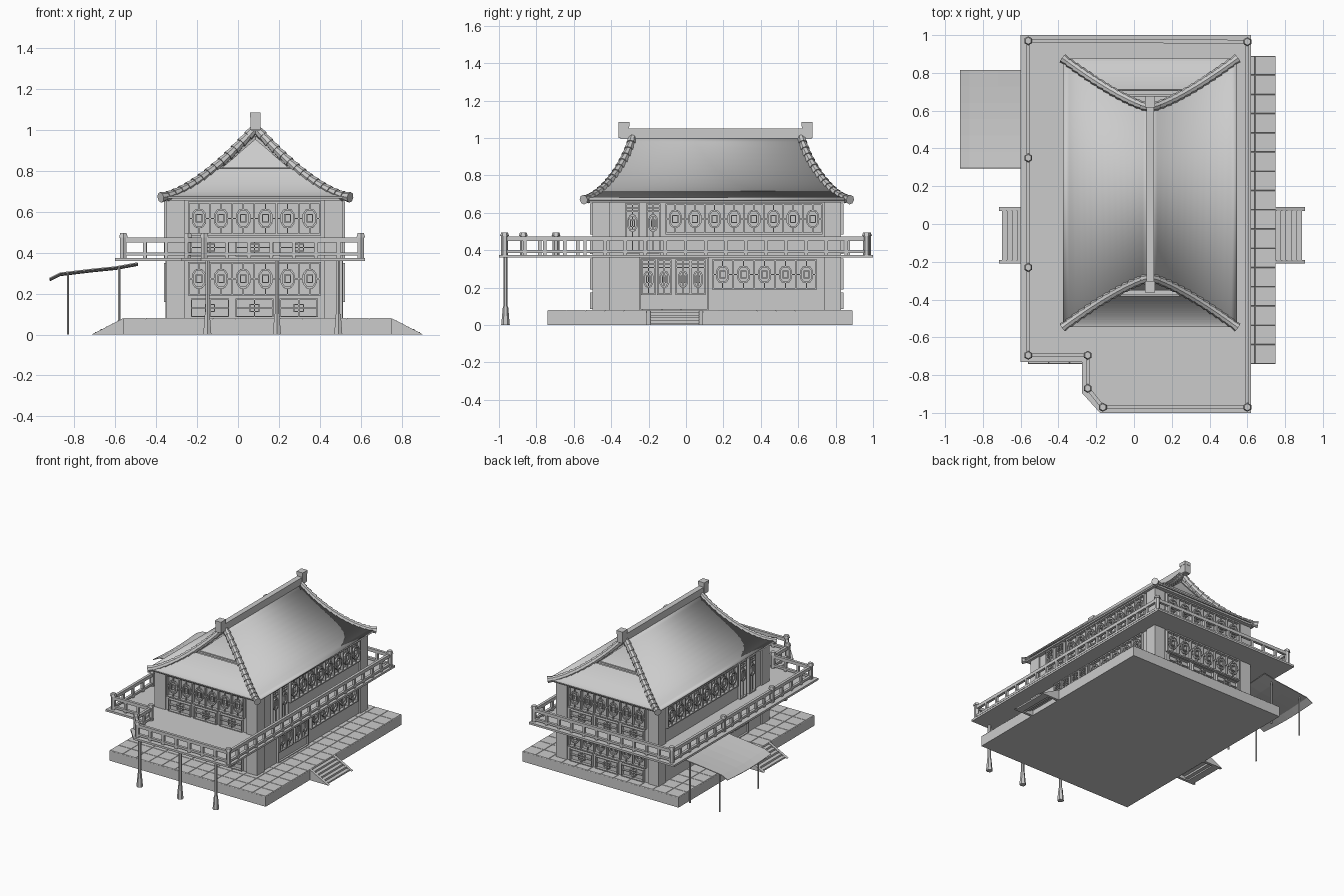
import bpy, bmesh, math
from mathutils import Matrix, Vector

if "Cube" in bpy.data.objects:
    bpy.data.objects.remove(bpy.data.objects["Cube"])

grey = bpy.data.materials.new("plain_grey")
grey.use_nodes = True
grey.diffuse_color = (0.6, 0.6, 0.6, 1)
grey.node_tree.nodes["Principled BSDF"].inputs["Base Color"].default_value = grey.diffuse_color


def finish(name, bm, thickness=0):
    bmesh.ops.recalc_face_normals(bm, faces=bm.faces)
    mesh = bpy.data.meshes.new(name)
    bm.to_mesh(mesh)
    bm.free()
    mesh.materials.append(grey)
    ob = bpy.data.objects.new(name, mesh)
    bpy.context.collection.objects.link(ob)
    if thickness:
        mod = ob.modifiers.new("thickness", "SOLIDIFY")
        mod.thickness = thickness
        mod.offset = 0
    return ob


def box(bm, lo, hi, mat=Matrix()):
    lo, hi = Vector(lo), Vector(hi)
    bmesh.ops.create_cube(bm, size=1, matrix=mat @ Matrix.Translation((lo + hi) / 2)
                          @ Matrix.Diagonal((*(hi - lo), 1)))


def beam(bm, a, b, w, h, mat=Matrix()):
    a, b = Vector(a), Vector(b)
    turn = (b - a).to_track_quat('X', 'Z').to_matrix().to_4x4()
    bmesh.ops.create_cube(bm, size=1, matrix=mat @ Matrix.Translation((a + b) / 2) @ turn
                          @ Matrix.Diagonal(((b - a).length, w, h, 1)))


def rod(bm, a, b, r1, r2, sides=6):
    a, b = Vector(a), Vector(b)
    turn = (b - a).to_track_quat('Z', 'Y').to_matrix().to_4x4()
    bmesh.ops.create_cone(bm, cap_ends=True, segments=sides, radius1=r1, radius2=r2,
                          depth=(b - a).length, matrix=Matrix.Translation((a + b) / 2) @ turn)


def prism(bm, points, shift):
    face = bm.faces.new([bm.verts.new(p) for p in points])
    out = bmesh.ops.extrude_face_region(bm, geom=[face])["geom"]
    bmesh.ops.translate(bm, vec=shift, verts=[v for v in out if isinstance(v, bmesh.types.BMVert)])


# Stone platform with paving slabs
bm = bmesh.new()
box(bm, (-0.56, -0.74, 0), (0.75, 0.89, 0.075))
finish("platform", bm)
bm = bmesh.new()
bmesh.ops.create_grid(bm, x_segments=12, y_segments=16, size=0.5,
                      matrix=Matrix.Translation((0.095, 0.075, 0.0755)) @ Matrix.Diagonal((1.31, 1.63, 1, 1)))
bmesh.ops.inset_individual(bm, faces=bm.faces[:], thickness=0.003, depth=0.004)
finish("paving", bm)

# Stairs on both sides
for name, edge_x, d in (("left_stairs", 0.75, 1), ("right_stairs", -0.56, -1)):
    bm = bmesh.new()
    for i in range(5):
        x0, x1 = sorted((edge_x + d * 0.028 * i, edge_x + d * 0.028 * (i + 1)))
        top = 0.068 - i * 0.014
        box(bm, (x0, -0.19, max(0, top - 0.03)), (x1, 0.07, top))
    for y in (-0.21, 0.07):
        prism(bm, [(edge_x, y, 0), (edge_x, y, 0.08), (edge_x + d * 0.155, y, 0)], (0, 0.02, 0))
    finish(name, bm)

# House body with broad corner pillars
X0, X1, Y0, Y1 = -0.35, 0.51, -0.5, 0.83
bm = bmesh.new()
box(bm, (X0 + 0.01, Y0 + 0.01, 0.07), (X1 - 0.01, Y1 - 0.01, 0.67))
finish("walls", bm)
bm = bmesh.new()
for x in (X0, X1 - 0.09):
    for y in (Y0, Y1 - 0.09):
        box(bm, (x, y, 0.075), (x + 0.09, y + 0.09, 0.66))
finish("corner_pillars", bm)


# Lattice windows and doors, drawn in wall space: u along the wall, -y outward
def frame(bm, m, u0, u1, z0, z1, t=0.009, d=0.022):
    for z in (z0, z1 - t):
        box(bm, (u0, -d, z), (u1, 0, z + t), m)
    for u in (u0, u1 - t):
        box(bm, (u, -d, z0), (u + t, 0, z1), m)


def medallion(bm, m, u, z, w, h):
    ring = [Vector((u + w * a, -0.014, z + h * b)) for a, b in
            ((-1, -.5), (-.5, -1), (.5, -1), (1, -.5), (1, .5), (.5, 1), (-.5, 1), (-1, .5))]
    for a, b in zip(ring, ring[1:] + ring[:1]):
        beam(bm, a, b, 0.014, 0.009, m)
    frame(bm, m, u - w * .55, u + w * .55, z - h * .5, z + h * .5, 0.005, 0.018)


def windows(bm, m, u0, u1, z0, z1, count):
    step, mid = (u1 - u0) / count, (z0 + z1) / 2
    frame(bm, m, u0, u1, z0, z1)
    for i in range(count):
        u = u0 + step * (i + .5)
        if i:
            box(bm, (u - step / 2 - .004, -0.02, z0), (u - step / 2 + .004, 0, z1), m)
        medallion(bm, m, u, mid, 0.03, 0.042)
        for s in (-1, 1):
            beam(bm, (u + s * 0.03, -0.014, mid), (u + s * step / 2, -0.014, mid), 0.01, 0.006, m)
            beam(bm, (u, -0.014, mid + s * 0.042), (u, -0.014, mid + s * (z1 - z0) / 2), 0.01, 0.006, m)


def low_panels(bm, m, u0, u1, z0, z1, count):
    step, mid = (u1 - u0) / count, (z0 + z1) / 2
    for i in range(count):
        a, b = u0 + step * i + 0.015, u0 + step * (i + 1) - 0.015
        c = (a + b) / 2
        frame(bm, m, a, b, z0, z1, 0.006)
        frame(bm, m, c - 0.025, c + 0.025, mid - 0.02, mid + 0.02, 0.005, 0.018)
        box(bm, (a, -0.016, mid - .003), (b, 0, mid + .003), m)
        box(bm, (c - .003, -0.016, z0), (c + .003, 0, z1), m)


def doors(bm, m, starts, z0, z1):
    for u in starts:
        c, top = u + 0.039, z1 - 0.045
        frame(bm, m, u, u + 0.078, z0, z1, 0.008)
        box(bm, (u, -0.018, top), (u + 0.078, 0, top + .006), m)
        box(bm, (u, -0.016, z1 - .027), (u + 0.078, 0, z1 - .022), m)
        box(bm, (c - .003, -0.016, z0), (c + .003, 0, z1), m)
        medallion(bm, m, c, top - 0.06, 0.022, 0.04)


xm, inset = (X0 + X1) / 2, 0.01
for name, y, angle in (("front_lattice", Y0 + inset, 0), ("back_lattice", Y1 - inset, math.pi)):
    m = Matrix.Translation((xm, y, 0)) @ Matrix.Rotation(angle, 4, 'Z')
    bm = bmesh.new()
    for z in (0.19, 0.485):
        windows(bm, m, -0.325, 0.325, z, z + 0.165, 6)
        low_panels(bm, m, -0.325, 0.325, z - 0.105, z - 0.015, 3)
    finish(name, bm)

for name, x, s in (("left_lattice", X1 - inset, 1), ("right_lattice", X0 + inset, -1)):
    m = Matrix.Translation((x, 0, 0)) @ Matrix.Rotation(s * math.pi / 2, 4, 'Z')
    place = lambda a, b: sorted((a * s, b * s))
    bm = bmesh.new()
    windows(bm, m, *place(-0.11, 0.73), 0.485, 0.65, 8)
    windows(bm, m, *place(0.14, 0.70), 0.19, 0.35, 5)
    doors(bm, m, [place(y, y + 0.078)[0] for y in (-0.325, -0.215)], 0.375, 0.65)
    doors(bm, m, [place(y, y + 0.078)[0] for y in (-0.24, -0.155, -0.055, 0.025)], 0.16, 0.35)
    frame(bm, m, *place(-0.25, 0.12), 0.08, 0.36, 0.006, 0.014)
    finish(name, bm)

# Balcony deck with a notched corner
bm = bmesh.new()
prism(bm, [(-0.6, 1, 0.36), (-0.6, -0.73, 0.36), (-0.275, -0.73, 0.36), (-0.275, -0.895, 0.36),
           (-0.18, -1, 0.36), (0.62, -1, 0.36), (0.62, 1, 0.36)], (0, 0, 0.015))
finish("balcony_deck", bm)

# Balcony railing
posts = [(-0.56, 0.97), (-0.56, 0.35), (-0.56, -0.23), (-0.56, -0.695), (-0.245, -0.695),
         (-0.245, -0.87), (-0.165, -0.97), (0.6, -0.97), (0.6, 0.965)]
rails, pillars = bmesh.new(), bmesh.new()
for (ax, ay), (bx, by) in zip(posts, posts[1:] + posts[:1]):
    rod(pillars, (ax, ay, 0.37), (ax, ay, 0.475), 0.018, 0.018)
    rod(pillars, (ax, ay, 0.475), (ax, ay, 0.495), 0.024, 0.018)
    for z, h in ((0.461, 0.024), (0.393, 0.016)):
        beam(rails, (ax, ay, z), (bx, by, z), 0.02, h)
    count = max(1, round(math.hypot(bx - ax, by - ay) / 0.105))
    for i in range(1, count):
        x, y = ax + (bx - ax) * i / count, ay + (by - ay) * i / count
        box(rails, (x - 0.009, y - 0.009, 0.37), (x + 0.009, y + 0.009, 0.455))
finish("railing", rails)
finish("railing_posts", pillars)

# Slim balcony supports with flared feet
bm = bmesh.new()
for x in (-0.15, 0.19, 0.49):
    rod(bm, (x, -0.965, 0), (x, -0.965, 0.1), 0.023, 0.014)
    rod(bm, (x, -0.965, 0.1), (x, -0.965, 0.36), 0.011, 0.011)
finish("balcony_supports", bm)

# Swept hip-and-gable roof
RX, RY, STEPS, GABLE = 0.085, 0.165, 14, 0.45


def edge(s, sx, sy):
    rise = 0.34 * max(0, 1 - s) ** 1.5
    return Vector((RX + sx * 0.46 * s, RY + sy * (0.45 + 0.26 * s ** 1.3), 0.67 + rise))


def strip(bm, pairs):
    rows = [[bm.verts.new(p) for p in pair] for pair in pairs]
    for (a, b), (c, d) in zip(rows, rows[1:]):
        bm.faces.new((a, b, d, c))


spans = [i / STEPS for i in range(STEPS + 1)]
bm = bmesh.new()
for sx in (-1, 1):
    strip(bm, [(edge(s, sx, -1), edge(s, sx, 1)) for s in spans])
bmesh.ops.remove_doubles(bm, verts=bm.verts, dist=0.0001)
roof = finish("main_roof", bm, 0.015)
bpy.context.view_layer.objects.active = roof
roof.select_set(True)
bpy.ops.object.shade_smooth_by_angle(angle=math.radians(30))

for name, sy in (("front", -1), ("back", 1)):
    bm = bmesh.new()
    low = [GABLE + (1 - GABLE) * t for t in spans]
    strip(bm, [(edge(s, -1, sy), edge(s, 1, sy)) for s in low])
    finish(name + "_roof_skirt", bm, 0.01)
    bm = bmesh.new()
    back = Vector((0, -sy * 0.03, 0))
    strip(bm, [(edge(s, -1, sy) + back, edge(s, 1, sy) + back) for s in [0.02 + GABLE * t for t in spans]])
    finish(name + "_gable", bm, 0.006)
    # Triangular gable trim
    bm = bmesh.new()
    near = Vector((0, -sy * 0.018, -0.02))
    foot = [edge(0.4, sx, sy) + near for sx in (-1, 1)]
    beam(bm, *foot, 0.02, 0.014)
    for f in foot:
        beam(bm, f, edge(0.05, 0, sy) + near, 0.02, 0.014)
    finish(name + "_gable_trim", bm)
    # Overlapping hip tiles
    bm = bmesh.new()
    for sx in (-1, 1):
        for i in range(STEPS):
            rod(bm, edge((i + 1.1) / STEPS, sx, sy), edge(i / STEPS, sx, sy), 0.026, 0.019, 8)
    finish(name + "_hip_tiles", bm)

bm = bmesh.new()
box(bm, (-0.36, -0.53, 0.655), (0.53, 0.86, 0.668))
finish("eaves", bm)
bm = bmesh.new()
box(bm, (RX - 0.02, -0.35, 0.995), (RX + 0.02, 0.67, 1.05))
for y in (-0.36, 0.62):
    box(bm, (RX - 0.024, y, 1.0), (RX + 0.024, y + 0.055, 1.06))
    box(bm, (RX - 0.026, y - 0.002, 1.06), (RX + 0.026, y + 0.057, 1.085))
finish("ridge", bm)

# Cloth canopy on thin poles
bm = bmesh.new()
profile = [(-0.92, 0.275), (-0.87, 0.3), (-0.72, 0.318), (-0.6, 0.33), (-0.49, 0.35)]
rows = [[bm.verts.new((x, 0.295 + 0.52 * j / 6, z - 0.012 * math.sin(math.pi * j / 6)))
         for x, z in profile] for j in range(7)]
for a, b in zip(rows, rows[1:]):
    for i in range(len(profile) - 1):
        bm.faces.new((a[i], a[i + 1], b[i + 1], b[i]))
finish("canopy", bm, 0.006)
bm = bmesh.new()
for x, top in ((-0.83, 0.3), (-0.58, 0.33)):
    for y in (0.32, 0.78):
        rod(bm, (x, y, 0), (x, y, top), 0.006, 0.006)
finish("canopy_poles", bm)
